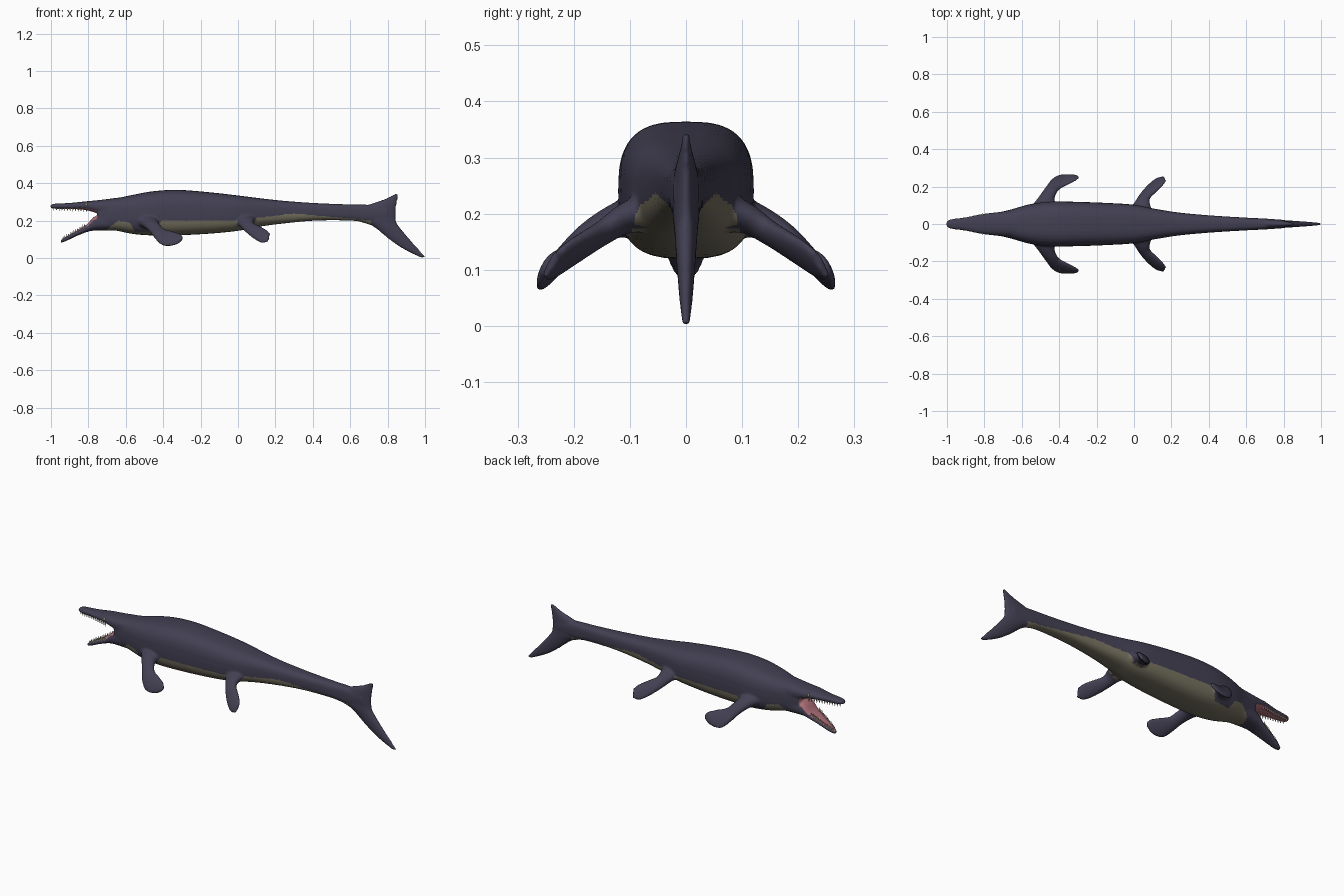
import bpy, bmesh, math
from mathutils import Vector

cube = bpy.data.objects.get("Cube")
if cube:
    bpy.data.objects.remove(cube)


def material(name, rgb):
    m = bpy.data.materials.new(name)
    m.use_nodes = True
    m.diffuse_color = (*rgb, 1)
    m.node_tree.nodes["Principled BSDF"].inputs["Base Color"].default_value = (*rgb, 1)
    return m


slate = material("slate_skin", (.055, .051, .085))
olive = material("olive_belly", (.18, .165, .115))
pink = material("pink_mouth", (.42, .16, .19))
cream = material("cream_teeth", (.6, .55, .42))
amber = material("amber_eye", (.25, .22, .1))


def interpolate(table, x):
    """Linear lookup in a list of (position, value) pairs."""
    for (xa, a), (xb, b) in zip(table, table[1:]):
        if x <= xb:
            return a + (b - a) * max(0, (x - xa) / (xb - xa))
    return table[-1][1]


def smooth_sections(rows, steps=6):
    """Catmull-Rom curve through rows of numbers."""
    rows = [rows[0]] + rows + [rows[-1]]
    out = []
    for a, b, c, d in zip(rows, rows[1:], rows[2:], rows[3:]):
        for i in range(steps):
            t = i / steps
            out.append([.5 * (2 * q + (r - p) * t + (2 * p - 5 * q + 4 * r - s) * t * t
                              + (3 * q - p - 3 * r + s) * t ** 3)
                        for p, q, r, s in zip(a, b, c, d)])
    return out + [rows[-1]]


def loft(bm, rows, power=2, side=1, sides=32):
    """Skin rings; each row is a leading point, a trailing point and a half thickness."""
    rows = smooth_sections(rows)
    lead = [Vector(r[:3]) for r in rows]
    trail = [Vector(r[3:6]) for r in rows]
    mid = [(a + b) / 2 for a, b in zip(lead, trail)]
    last = len(rows) - 1
    rings = []
    for i, row in enumerate(rows):
        half = (lead[i] - trail[i]) / 2
        along = mid[min(i + 1, last)] - mid[max(i - 1, 0)]
        normal = half.cross(along).normalized() * max(row[6], .004)
        ring = []
        for k in range(sides):
            a = math.tau * k / sides
            c, s = math.cos(a), math.sin(a)
            p = mid[i] + half * math.copysign(abs(c) ** (2 / power), c) \
                + normal * math.copysign(abs(s) ** (2 / power), s)
            ring.append(bm.verts.new((p.x, p.y * side, p.z)))
        rings.append(ring)
    faces = [bm.faces.new(rings[0]), bm.faces.new(rings[-1])]
    for a, b in zip(rings, rings[1:]):
        for k in range(sides):
            j = (k + 1) % sides
            faces.append(bm.faces.new((a[k], a[j], b[j], b[k])))
    bmesh.ops.recalc_face_normals(bm, faces=faces)


# Trunk and jaws: position along x, top, bottom, half width
trunk = [(-.75, .305, .15, .056), (-.66, .317, .147, .077), (-.56, .338, .128, .105),
         (-.45, .357, .12, .12), (-.32, .364, .121, .119), (-.15, .351, .13, .113),
         (0, .334, .145, .103), (.12, .319, .168, .08), (.25, .305, .185, .06),
         (.42, .293, .2, .045), (.6, .286, .2, .034), (.7, .284, .19, .029), (.8, .27, .2, .022)]
upper_jaw = [(-1.002, .284, .268, .012), (-.98, .29, .263, .025), (-.9, .294, .261, .036),
             (-.82, .302, .257, .052), (-.74, .31, .235, .062), (-.62, .325, .2, .075)]
lower_jaw = [(-.948, .096, .081, .012), (-.92, .114, .09, .024), (-.87, .142, .114, .036),
             (-.81, .178, .138, .048), (-.76, .225, .147, .058), (-.66, .25, .147, .07)]
# Tail fluke: height, front edge, back edge, half thickness
fluke = [(.342, .838, .858, .006), (.315, .785, .853, .01), (.285, .7, .847, .018),
         (.25, .62, .843, .024), (.2, .64, .845, .024), (.17, .72, .86, .021),
         (.1, .808, .918, .016), (.05, .88, .963, .012), (.002, .976, 1.004, .007)]
# Flippers: leading edge point, trailing edge point, half thickness
front_flipper = [(-.57, .07, .2, -.42, .07, .2, .045), (-.52, .13, .185, -.425, .13, .185, .03),
                 (-.475, .19, .145, -.415, .165, .175, .022),
                 (-.44, .237, .1, -.395, .19, .155, .018),
                 (-.4, .26, .066, -.35, .213, .142, .014),
                 (-.34, .264, .068, -.31, .235, .13, .011), (-.3, .258, .09, -.293, .248, .112, .006)]
rear_flipper = [(-.04, .06, .2, .1, .06, .21, .04), (0, .11, .18, .085, .11, .2, .026),
                (.035, .16, .145, .085, .14, .185, .02), (.075, .207, .11, .115, .17, .17, .017),
                (.12, .243, .083, .15, .203, .152, .013), (.16, .254, .085, .171, .23, .132, .007)]

bm = bmesh.new()
for rows, power in ((trunk, 2.9), (upper_jaw, 2.5), (lower_jaw, 2.5)):
    loft(bm, [(x, 0, top, x, 0, low, w) for x, top, low, w in rows], power)
loft(bm, [(a, 0, z, b, 0, z, w) for z, a, b, w in fluke])
for side in (1, -1):
    loft(bm, front_flipper, side=side)
    loft(bm, rear_flipper, side=side)
mesh = bpy.data.meshes.new("body")
bm.to_mesh(mesh)
bm.free()
body = bpy.data.objects.new("body", mesh)
bpy.context.collection.objects.link(body)

# Fuse all lofts into one skin with soft joints
fuse = body.modifiers.new("fuse", "REMESH")
fuse.mode = "VOXEL"
fuse.voxel_size = .0055
soften = body.modifiers.new("soften", "SMOOTH")
soften.factor = .5
soften.iterations = 6
graph = bpy.context.evaluated_depsgraph_get()
skin = bpy.data.meshes.new_from_object(body.evaluated_get(graph))
body.modifiers.clear()
body.data = skin
skin.materials.clear()
for m in (slate, olive, pink):
    skin.materials.append(m)

# Belly below a flank line that dips around the flipper roots; pink inside the mouth
flank = [(-.72, .14), (-.64, .2), (-.58, .19), (-.55, .142), (-.45, .142), (-.41, .2), (0, .2),
         (.02, .165), (.07, .175), (.1, .215), (.3, .237), (.72, .2)]
trunk_width = [(r[0], r[3]) for r in trunk]
jaw_width = [(r[0], r[3]) for r in upper_jaw]
low_width = [(r[0], r[3]) for r in lower_jaw]
for f in skin.polygons:
    x, y, z = f.center
    n = f.normal
    f.use_smooth = True
    f.material_index = 0
    if -.72 < x < .71 and z < interpolate(flank, x) and abs(y) < interpolate(trunk_width, x) + .004:
        f.material_index = 1
    elif x < -.73:
        roof = n.z < -.6 and z > .22 and abs(y) < interpolate(jaw_width, x) - .006
        floor = n.z > .45 and z < .235 and abs(y) < interpolate(low_width, x) - .006
        throat = n.x < -.5 and .15 < z < .25 and x > -.83 and abs(y) < .05
        if roof or floor or throat:
            f.material_index = 2

# Teeth along both jaws
bm = bmesh.new()
for rows, start, end, edge, way in ((upper_jaw, -.985, -.81, 2, -1), (lower_jaw, -.935, -.82, 1, 1)):
    width = [(r[0], r[3]) for r in rows]
    height = [(r[0], r[edge]) for r in rows]
    count = 13
    for i in range(count):
        x = start + (end - start) * i / (count - 1)
        for side in (1, -1):
            y = side * (interpolate(width, x) - .009)
            z = interpolate(height, x) + way * .003
            cone = bmesh.ops.create_cone(bm, segments=6, radius1=.0045, radius2=.0005, depth=.017,
                                         cap_ends=True)["verts"]
            for v in cone:
                v.co = Vector((x + v.co.x, y + v.co.y, z + way * v.co.z))
bmesh.ops.recalc_face_normals(bm, faces=bm.faces)
mesh = bpy.data.meshes.new("teeth")
bm.to_mesh(mesh)
bm.free()
mesh.materials.append(cream)
bpy.context.collection.objects.link(bpy.data.objects.new("teeth", mesh))

# Eyes
for name, side in (("right_eye", 1), ("left_eye", -1)):
    bpy.ops.mesh.primitive_uv_sphere_add(segments=16, ring_count=10, radius=.008,
                                         location=(-.81, side * .048, .284))
    eye = bpy.context.object
    eye.name = name
    eye.data.materials.append(amber)
    bpy.ops.object.shade_smooth()
